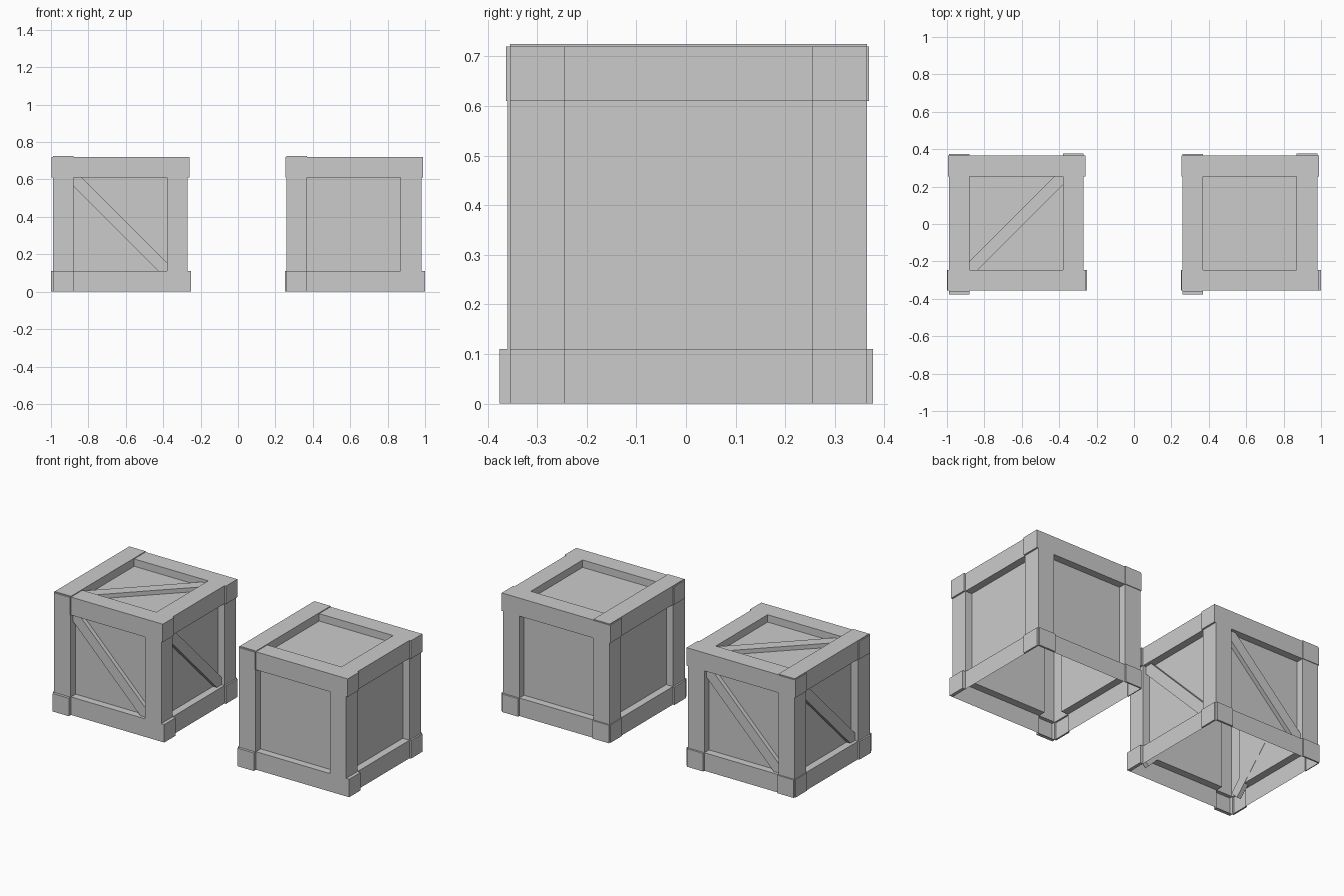
import bpy, bmesh, math
from mathutils import Matrix, Vector

if "Cube" in bpy.data.objects:
    bpy.data.objects.remove(bpy.data.objects["Cube"])

H = 0.36        # half size of a crate
I = 0.25        # half size of the recessed panel
DEPTH = 0.045   # panel recess
GRID = [-H, -I, I, H]

X, Y, Z = Vector((1, 0, 0)), Vector((0, 1, 0)), Vector((0, 0, 1))

# Each side: name, right axis, up axis, raised cells {(column, row): height}
SIDES = [
    ("front", X, Z, {(0, 0): 0.021, (0, 1): 0.005, (0, 2): 0.008}),
    ("right", Y, Z, {(0, 0): 0.02, (0, 2): 0.01, (2, 0): 0.01, (2, 2): 0.01}),
    ("back", -X, Z, {(0, 0): 0.012, (2, 0): 0.009, (2, 2): 0.004}),
    ("left", -Y, Z, {(0, 0): 0.005, (0, 2): 0.005, (2, 0): 0.01, (2, 2): 0.006}),
    ("top", X, Y, {(0, 0): 0.005, (0, 1): 0.005, (0, 2): 0.005}),
]


def side_matrix(u, v, centre):
    n = u.cross(v)
    m = Matrix((u, v, n)).transposed().to_4x4()
    return Matrix.Translation(centre + n * H) @ m


def make_object(name, bm):
    bmesh.ops.remove_doubles(bm, verts=bm.verts, dist=1e-5)
    mesh = bpy.data.meshes.new(name)
    bm.to_mesh(mesh)
    bm.free()
    obj = bpy.data.objects.new(name, mesh)
    bpy.context.collection.objects.link(obj)


def add_quad(bm, m, points):
    bm.faces.new([bm.verts.new(m @ Vector(p)) for p in points])


def add_side(bm, m, heights):
    # Three by three planks; the middle cell is the sunken panel
    for i in range(3):
        for j in range(3):
            h = -DEPTH if (i, j) == (1, 1) else heights.get((i, j), 0)
            x0, x1, y0, y1 = GRID[i], GRID[i + 1], GRID[j], GRID[j + 1]
            c = [(x0, y0), (x1, y0), (x1, y1), (x0, y1)]
            add_quad(bm, m, [(x, y, h) for x, y in c])
            if h:
                for k in range(4):
                    a, b = c[k], c[(k + 1) % 4]
                    add_quad(bm, m, [(*a, 0), (*b, 0), (*b, h), (*a, h)])


def build_crate(name, centre, braced):
    # Hollow shell, open underneath
    bm = bmesh.new()
    for side, u, v, heights in SIDES:
        add_side(bm, side_matrix(u, v, centre), heights)
    make_object(name + "_shell", bm)
    if not braced:
        return
    # Diagonal braces lying on the panels, ends tucked behind the planks
    for side, u, v, _ in SIDES:
        angle = math.radians(45 if side == "top" else -45)
        bm = bmesh.new()
        bmesh.ops.create_cube(bm, size=1, matrix=(
            side_matrix(u, v, centre)
            @ Matrix.Translation((0, 0, -DEPTH + 0.0125))
            @ Matrix.Rotation(angle, 4, 'Z')
            @ Matrix.Diagonal((0.82, 0.064, 0.027, 1))))
        make_object(name + "_" + side + "_brace", bm)


build_crate("braced_crate", Vector((-0.63, 0.005, H)), True)
build_crate("plain_crate", Vector((0.62, 0.005, H)), False)
